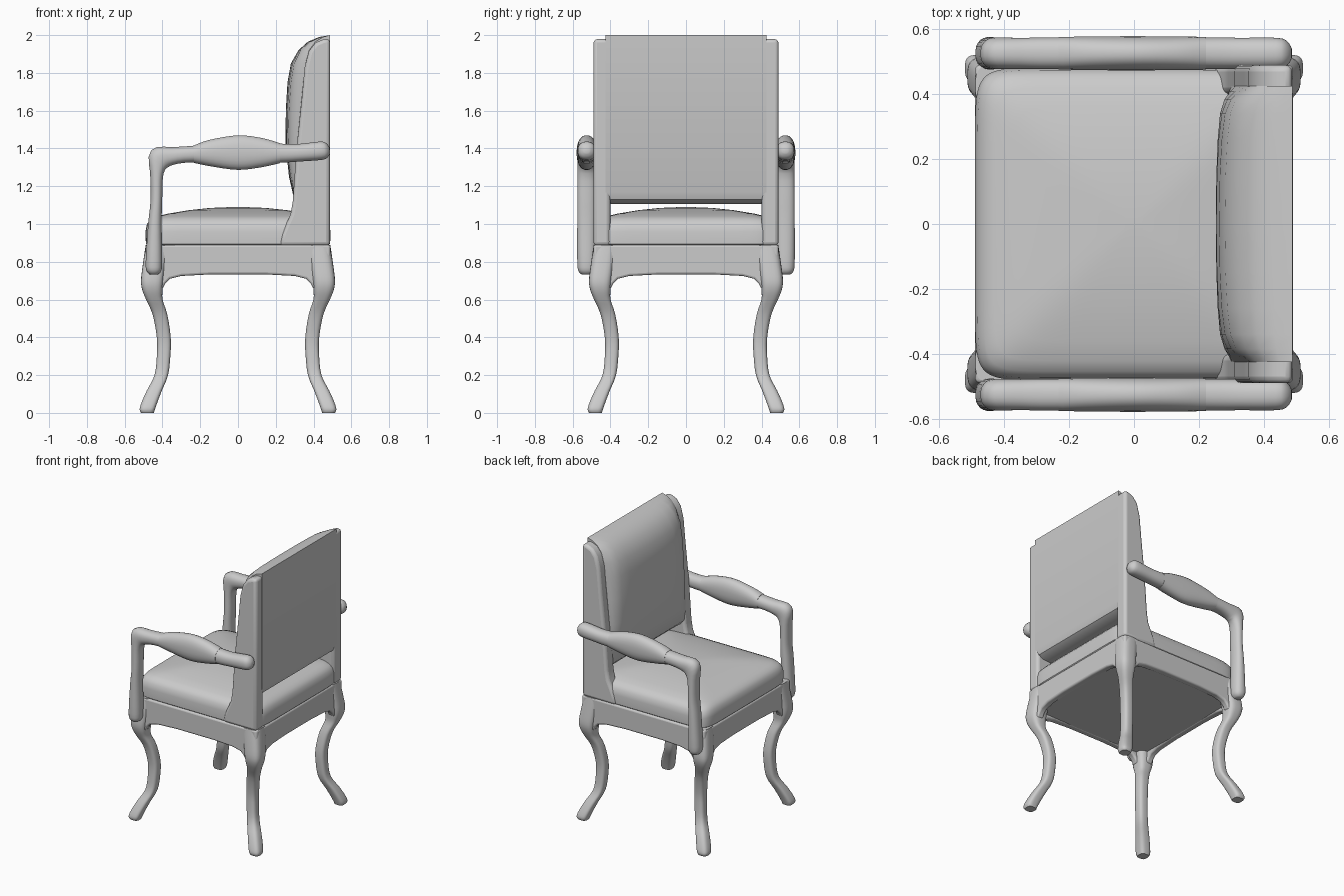
import bpy, bmesh
from math import cos, sin, pi, radians, copysign
from mathutils import Vector

if "Cube" in bpy.data.objects:
    bpy.data.objects.remove(bpy.data.objects["Cube"])


def finish(name, bm, mirror=(), bevel=0, angle=40):
    bmesh.ops.recalc_face_normals(bm, faces=bm.faces)
    me = bpy.data.meshes.new(name)
    bm.to_mesh(me)
    bm.free()
    ob = bpy.data.objects.new(name, me)
    bpy.context.collection.objects.link(ob)
    bpy.ops.object.select_all(action='DESELECT')
    ob.select_set(True)
    bpy.context.view_layer.objects.active = ob
    bpy.ops.object.shade_smooth_by_angle(angle=radians(angle))
    if bevel:
        b = ob.modifiers.new("bevel", 'BEVEL')
        b.width, b.segments, b.limit_method = bevel, 3, 'ANGLE'
        b.angle_limit = radians(40)
    if mirror:
        m = ob.modifiers.new("mirror", 'MIRROR')
        m.use_axis = ['x' in mirror, 'y' in mirror, False]
    return ob


def ring(c, u, v, power=2, n=24):
    """Closed superellipse around c with half-axes u and v."""
    f = lambda t: copysign(abs(t) ** (2 / power), t)
    c, u, v = Vector(c), Vector(u), Vector(v)
    return [c + u * f(cos(a)) + v * f(sin(a))
            for a in (2 * pi * (i + 0.5) / n for i in range(n))]


def smooth(rows, steps=3):
    """Catmull-Rom interpolation through rows of section parameters."""
    out = []
    for i in range(len(rows) - 1):
        p = [rows[max(0, min(len(rows) - 1, i + k))] for k in (-1, 0, 1, 2)]
        for s in range(steps):
            t = s / steps
            out.append([b + 0.5 * t * (c - a + t * (2*a - 5*b + 4*c - d + t * (3*(b - c) + d - a)))
                        for a, b, c, d in zip(*p)])
    return out + [list(rows[-1])]


def loft(name, rings, **kw):
    bm = bmesh.new()
    vs = [[bm.verts.new(p) for p in r] for r in rings]
    for a, b in zip(vs, vs[1:]):
        for i in range(len(a)):
            j = (i + 1) % len(a)
            bm.faces.new((a[i], a[j], b[j], b[i]))
    bm.faces.new(vs[0])
    bm.faces.new(vs[-1])
    return finish(name, bm, **kw)


# Cabriole legs: height, diagonal centre, half width
leg = [(0, .48, .034), (.02, .48, .041), (.06, .467, .042), (.12, .442, .04), (.2, .406, .036),
       (.3, .394, .036), (.4, .393, .037), (.52, .413, .039), (.6, .443, .044), (.65, .453, .054),
       (.7, .454, .06), (.78, .443, .062), (.89, .425, .064)]
loft("legs", [ring((d, d, z), (w, 0, 0), (0, w, 0), 3.2) for z, d, w in smooth(leg)], mirror='xy')

# Apron rails with an arched lower edge
arch = [(.45, .66), (.4, .655), (.385, .685), (.36, .71), (.3, .725), (.15, .733)]
outline = [(-.488, .89), (-.488, .72)] + [(-s, z) for s, z in arch] + arch[::-1] + [(.488, .72), (.488, .89)]
for name, axis in (("side_aprons", 'y'), ("end_aprons", 'x')):
    put = (lambda s, z, o: (s, o, z)) if axis == 'y' else (lambda s, z, o: (o, s, z))
    loft(name, [[put(s, z, o) for s, z in outline] for o in (.44, .49)], mirror=axis, bevel=.012)

# Closed underside of the seat
loft("seat_base", [ring((0, 0, z), (.475, 0, 0), (0, .475, 0), 12, 48) for z in (.735, .89)])

# Domed seat cushion
dome = [(.885, .478), (.895, .488), (.96, .49), (1.0, .482), (1.025, .462), (1.04, .43),
        (1.055, .37), (1.073, .26), (1.085, .15), (1.09, .03)]
loft("seat_cushion", [ring((0, 0, z), (w, 0, 0), (0, w - .008, 0), 11 - 6 * max(0, z - 1.04) / .05, 64)
                      for z, w in dome])

# Back posts, flaring into the seat
post = [(.22, .885), (.233, .95), (.255, 1.0), (.278, 1.05), (.29, 1.12), (.31, 1.4), (.338, 1.67),
        (.353, 1.83), (.375, 1.915), (.41, 1.96), (.45, 1.977), (.487, 1.98), (.487, .885)]
loft("back_posts", [[(x, y, z) for x, z in post] for y in (.4, .49)], mirror='y', bevel=.02)

# Upholstered back: height, x at the frame, x at the fullest bulge
front = [(1.105, .36, .36), (1.11, .32, .325), (1.14, .30, .295), (1.25, .30, .27), (1.42, .312, .252),
         (1.6, .33, .253), (1.75, .345, .262), (1.85, .357, .28), (1.92, .376, .32),
         (1.965, .41, .37), (1.99, .45, .43), (2.0, .488, .488)]
half = [(0, 1), (.15, .97), (.26, .9), (.34, .78), (.385, .55), (.408, .25), (.425, 0)]
stations = [(-y, b) for y, b in half[:0:-1]] + half
loft("back_cushion", [[(f + b * (g - f), y, z) for z, f, g in front]
                      + [(.488, y, 1.17), (.475, y, 1.13), (.44, y, 1.11)] for y, b in stations])


# Armrests: x, z, path angle, thickness, half width
def arm_ring(x, z, a, t, w, power=2.3):
    a = radians(a)
    return ring((x, .526, z), (0, w, 0), (-sin(a) * t, 0, cos(a) * t), power)


arm = [(-.445, .732, 90, .02, .025), (-.445, .75, 90, .038, .043), (-.445, .8, 90, .044, .05),
       (-.44, 1.0, 90, .036, .05), (-.432, 1.13, 90, .031, .049), (-.43, 1.27, 85, .036, .049),
       (-.415, 1.345, 45, .064, .049), (-.35, 1.36, 5, .048, .048), (-.24, 1.37, 6, .044, .049),
       (0, 1.378, 0, .06, .049), (.24, 1.375, 0, .05, .049), (.33, 1.378, 4, .047, .048),
       (.44, 1.388, 5, .049, .048), (.472, 1.39, 5, .037, .037), (.486, 1.39, 5, .015, .015)]
loft("armrests", [arm_ring(*r) for r in smooth(arm)], mirror='y')

# Swollen arm pads
pad = [(-.232, 1.37, 0, .047, .05), (-.15, 1.376, 0, .07, .052), (0, 1.378, 0, .092, .053),
       (.13, 1.378, 0, .077, .052), (.222, 1.375, 0, .053, .051)]
loft("arm_pads", [arm_ring(*r) for r in smooth(pad, 4)], mirror='y')
